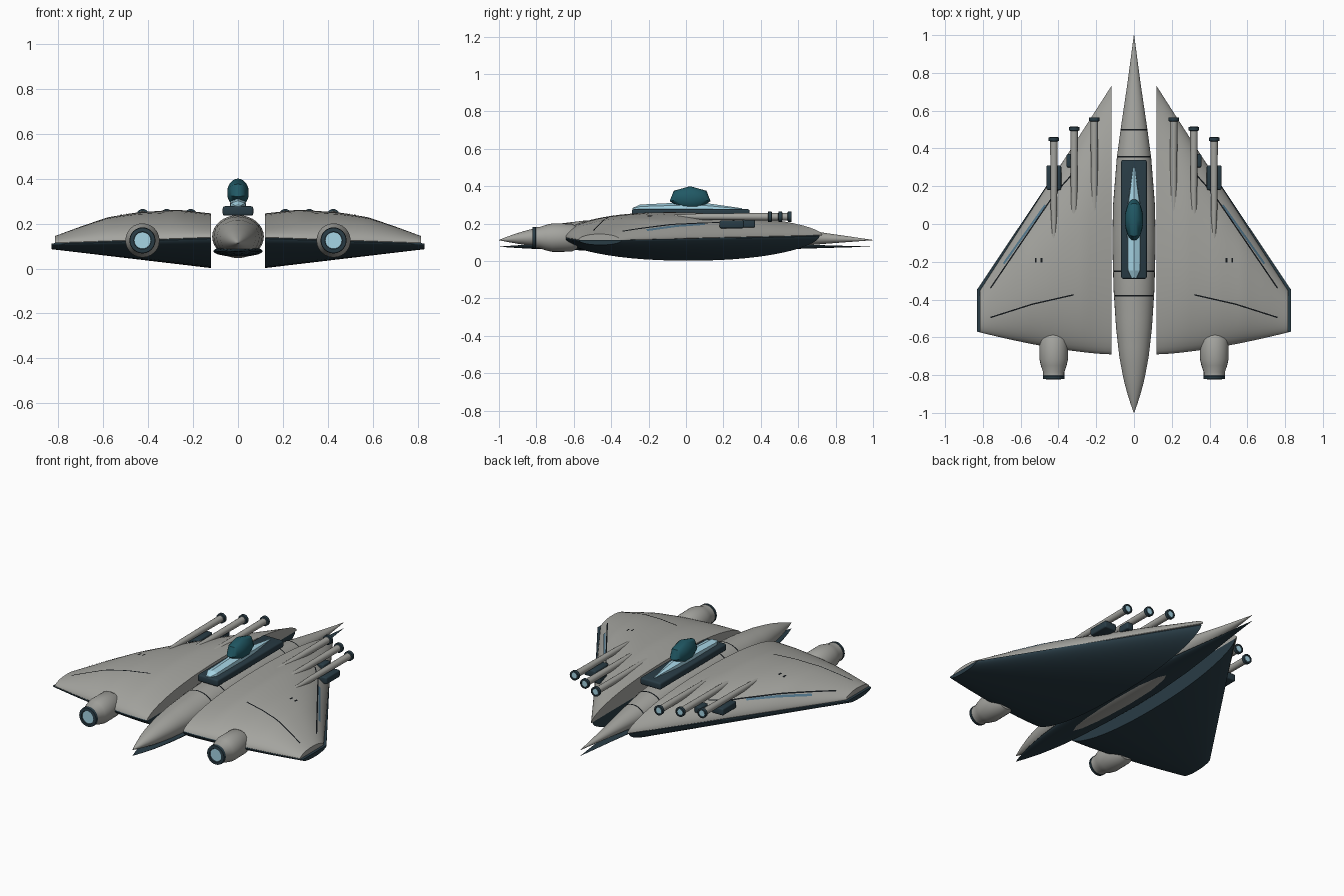
import bpy, bmesh, math
from mathutils import Vector

cube = bpy.data.objects.get("Cube")
if cube:
    bpy.data.objects.remove(cube)


def material(name, r, g, b):
    m = bpy.data.materials.new(name)
    m.use_nodes = True
    m.diffuse_color = (r, g, b, 1)
    m.node_tree.nodes["Principled BSDF"].inputs["Base Color"].default_value = (r, g, b, 1)
    return m


GREY = material("hull grey", 0.37, 0.37, 0.345)
DARK = material("dark slate", 0.022, 0.045, 0.06)
TEAL = material("deep teal", 0.015, 0.10, 0.13)
GLASS = material("pale blue", 0.38, 0.66, 0.78)
BLACK = material("panel line black", 0.006, 0.008, 0.01)
BLUE = material("stripe blue", 0.09, 0.19, 0.27)


def finish(name, bm, mats, mirror=False, angle=35):
    bmesh.ops.remove_doubles(bm, verts=bm.verts, dist=1e-5)
    bmesh.ops.recalc_face_normals(bm, faces=bm.faces)
    me = bpy.data.meshes.new(name)
    bm.to_mesh(me)
    bm.free()
    ob = bpy.data.objects.new(name, me)
    bpy.context.scene.collection.objects.link(ob)
    for m in mats:
        me.materials.append(m)
    for o in bpy.context.selected_objects:
        o.select_set(False)
    bpy.context.view_layer.objects.active = ob
    ob.select_set(True)
    if angle:
        bpy.ops.object.shade_smooth_by_angle(angle=math.radians(angle))
    if mirror:
        ob.modifiers.new("Mirror", 'MIRROR')
    return ob


def loft(name, rings, mats, mirror=False, bands=None, caps=(0, 0), angle=35):
    """Skin closed rings of equal length; bands gives a material per span."""
    bm = bmesh.new()
    vs = [[bm.verts.new(p) for p in ring] for ring in rings]
    n = len(vs[0])
    for i in range(len(vs) - 1):
        for j in range(n):
            k = (j + 1) % n
            f = bm.faces.new((vs[i][j], vs[i][k], vs[i + 1][k], vs[i + 1][j]))
            f.material_index = bands[i] if bands else 0
    for ring, mat in ((vs[0], caps[0]), (vs[-1], caps[1])):
        bm.faces.new(ring).material_index = mat
    return finish(name, bm, mats, mirror, angle)


def turned(name, profile, x, z, mats, bands=None, caps=(0, 0), sides=24):
    """Round part along y from (y, radius) pairs, mirrored to both sides."""
    turn = [2 * math.pi * j / sides for j in range(sides)]
    rings = [[(x + r * math.cos(a), y, z + r * math.sin(a)) for a in turn] for y, r in profile]
    return loft(name, rings, mats, True, bands, caps)


def lerp_table(table, v):
    for (a, p), (b, q) in zip(table, table[1:]):
        if v <= b:
            return p + (q - p) * (v - a) / (b - a)
    return table[-1][1]


# Wing shape
ROOT, TIP = 0.12, 0.83
CROWN = [(0.12, 0.106), (0.27, 0.128), (0.45, 0.122), (0.58, 0.105), (0.7, 0.068), (0.82, 0.028)]


def span(x):
    return (x - ROOT) / (TIP - ROOT)


def lead(x):
    return 0.73 - (x - ROOT) * 1.515


def upper_lead(x):
    return lead(x) - 0.03 * span(x)


def lower_lead(x):
    return lead(x) - 0.015 * (1 - span(x))


def trail(x):
    return -0.69 + 0.12 * span(x) ** 1.5


def rim(x):
    return 0.135 - 0.025 * span(x)


def bulge(x, y, front):
    t = (y - trail(x)) / (front(x) - trail(x))
    return max(1 - abs(2 * t - 1) ** 2.2, 0) ** 0.6


def wing_top(x, y):
    return rim(x) + 0.004 + lerp_table(CROWN, x) * bulge(x, y, upper_lead)


def belly(x, y):
    return rim(x) - 0.002 - (0.131 - 0.109 * span(x)) * bulge(x, y, lower_lead)


def wing_ring(x, front, surface, count=28):
    y0, y1 = trail(x), front(x)
    ys = [y0 + (y1 - y0) * (1 - math.cos(math.pi * i / count)) / 2 for i in range(count + 1)]
    curved = [(x, y, surface(x, y)) for y in ys]
    flat = [(x, y, rim(x) + 0.002) for y in reversed(ys[1:-1])]
    return curved + flat


STEPS = 24
upper_x = [ROOT + (0.815 - ROOT) * i / STEPS for i in range(STEPS + 1)]
lower_x = [ROOT + (TIP - ROOT) * i / STEPS for i in range(STEPS + 1)]
loft("wing_upper_shell", [wing_ring(x, upper_lead, wing_top) for x in upper_x], [GREY], True)
loft("wing_lower_shell", [wing_ring(x, lower_lead, belly) for x in lower_x], [DARK], True)

# Fuselage body and the slimmer keel that shows below its ends
WIDTH = [(-1, 0.001), (-0.93, 0.026), (-0.83, 0.054), (-0.7, 0.078), (-0.55, 0.095), (-0.35, 0.108),
         (-0.1, 0.115), (0.1, 0.111), (0.35, 0.091), (0.5, 0.071), (0.75, 0.034), (1, 0.001)]


def body_point(y, a, grow=0):
    w = lerp_table(WIDTH, y)
    return (w + grow) * math.cos(a), y, 0.112 + 0.26 * w + (w * 0.83 + grow) * math.sin(a)


def keel_point(y, a):
    w = lerp_table(WIDTH, y)
    return w * 0.95 * math.cos(a), y, 0.077 + 0.21 * w * math.sin(a)


turn = [2 * math.pi * j / 32 for j in range(32)]
stations = [-1 + i / 20 for i in range(41)]
loft("fuselage_body", [[body_point(y, a) for a in turn] for y in stations], [GREY])
loft("fuselage_keel", [[keel_point(y, a) for a in turn] for y in stations], [DARK])


def strip(name, pairs, mat, mirror):
    """Thin open ribbon between pairs of edge points."""
    bm = bmesh.new()
    vs = [[bm.verts.new(p) for p in pair] for pair in pairs]
    for a, b in zip(vs, vs[1:]):
        bm.faces.new((a[0], a[1], b[1], b[0]))
    ob = finish(name, bm, [mat], mirror, None)
    if sum(p.normal.z for p in ob.data.polygons) < 0:
        ob.data.flip_normals()


def wing_line(name, path, width, mat):
    pts = []
    for a, b in zip(path, path[1:]):
        pts += [Vector(a).lerp(Vector(b), i / 14) for i in range(15)]
    side = (pts[-1] - pts[0]).normalized().orthogonal() * width / 2
    edges = [[(q.x, q.y, wing_top(q.x, q.y) + 0.003) for q in (p - side, p + side)] for p in pts]
    strip(name, edges, mat, True)


# Panel lines and stripes
wing_line("wing_front_seam", [(0.33, 0.26), (0.42, 0.16), (0.76, -0.34)], 0.007, BLACK)
wing_line("wing_rear_seam", [(0.32, -0.375), (0.54, -0.425), (0.76, -0.495)], 0.007, BLACK)
wing_line("wing_stripe", [(0.47, 0.1), (0.69, -0.21)], 0.011, BLUE)
for i, x in enumerate((0.49, 0.52)):
    wing_line(f"wing_vent_{i + 1}", [(x, -0.18), (x, -0.205)], 0.01, BLACK)
for i, y in enumerate((0.5, 0.355, -0.25, -0.38)):
    strip(f"body_seam_{i + 1}", [[body_point(y + d, a, 0.003) for d in (-0.004, 0.004)] for a in turn[2:15]],
          BLACK, False)


def rounded_box(name, centre, size, bevel, mirror=False):
    bm = bmesh.new()
    bmesh.ops.create_cube(bm, size=1)
    for v in bm.verts:
        v.co = Vector([c + p * s for c, p, s in zip(centre, v.co, size)])
    bmesh.ops.bevel(bm, geom=bm.edges[:], offset=bevel, segments=3, affect='EDGES', profile=0.5)
    finish(name, bm, [DARK], mirror)


# Cockpit frame, canopy and dome
rounded_box("cockpit_frame", (0, 0.025, 0.256), (0.136, 0.63, 0.042), 0.01)

canopy = []
for y, w, h in ((-0.285, 0.014, 0.012), (-0.245, 0.035, 0.03), (0, 0.037, 0.042), (0.12, 0.031, 0.036), (0.3, 0.004, 0.01)):
    canopy.append([(w * s, y, 0.272 + h * t) for s, t in ((-1, 0), (-0.9, 0.65), (0, 1), (0.9, 0.65), (1, 0))])
loft("canopy", canopy, [GLASS], angle=20)

# Dome has seven sides around the cross axis
dome = []
for i in range(1, 12):
    lat = math.pi * i / 12
    around = [math.pi / 2 + 2 * math.pi * k / 7 for k in range(7)]
    dome.append([(-0.049 * math.cos(lat), 0.022 + 0.112 * math.sin(lat) * math.cos(a),
                  0.335 + 0.065 * math.sin(lat) * math.sin(a)) for a in around])
loft("observation_dome", dome, [TEAL], angle=40)

# Engines
turned("engine", [(-0.58, 0.058), (-0.61, 0.075), (-0.715, 0.076), (-0.75, 0.068), (-0.785, 0.056), (-0.803, 0.056),
                  (-0.805, 0.058), (-0.82, 0.056), (-0.822, 0.039), (-0.817, 0.037)],
       0.425, 0.125, [GREY, DARK, GLASS], [0] * 5 + [1] * 4, (0, 2))

# Cannons with muzzle rings
for i, (x, tip, tail) in enumerate(((0.21, 0.565, -0.1), (0.317, 0.515, -0.1), (0.424, 0.46, -0.22))):
    turned(f"cannon_{i + 1}", [(tail, 0.003), (0.08, 0.017), (tip - 0.022, 0.02), (tip - 0.02, 0.028),
                              (tip - 0.002, 0.028), (tip, 0.02), (tip - 0.004, 0.018)],
           x, 0.237, [GREY, DARK, GLASS], [0, 0, 1, 1, 1, 1], (0, 2), 16)

# Cannon mounts
rounded_box("outer_cannon_mount", (0.424, 0.245, 0.196), (0.078, 0.13, 0.042), 0.008, True)
rounded_box("inner_cannon_mount", (0.335, 0.335, 0.2), (0.045, 0.07, 0.042), 0.008, True)
